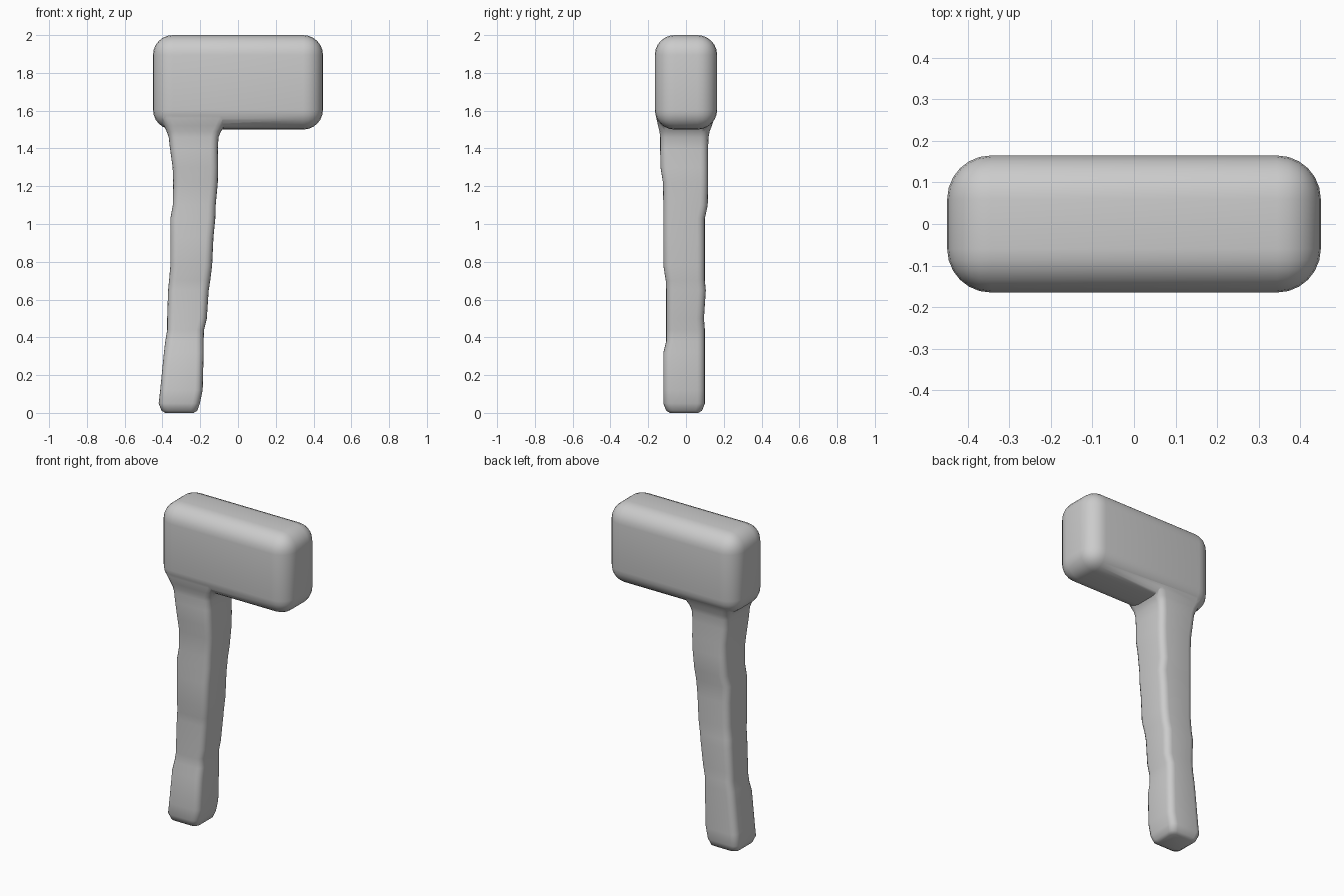
import bpy, bmesh, math

if "Cube" in bpy.data.objects:
    bpy.data.objects.remove(bpy.data.objects["Cube"])

grey = bpy.data.materials.new("light grey")
grey.diffuse_color = (0.6, 0.6, 0.6, 1)
grey.use_nodes = True
grey.node_tree.nodes["Principled BSDF"].inputs["Base Color"].default_value = grey.diffuse_color


def make_object(name, bm):
    bmesh.ops.recalc_face_normals(bm, faces=bm.faces)
    mesh = bpy.data.meshes.new(name)
    bm.to_mesh(mesh)
    bm.free()
    mesh.materials.append(grey)
    obj = bpy.data.objects.new(name, mesh)
    bpy.context.collection.objects.link(obj)
    return obj


def rounded_ring(bm, z, x0, x1, y0, y1, r, steps=4):
    """Rounded rectangle of vertices at height z."""
    corners = [(x1 - r, y1 - r), (x0 + r, y1 - r), (x0 + r, y0 + r), (x1 - r, y0 + r)]
    ring = []
    for i, (cx, cy) in enumerate(corners):
        for k in range(steps + 1):
            a = math.pi / 2 * (i + k / steps)
            ring.append(bm.verts.new((cx + r * math.cos(a), cy + r * math.sin(a), z)))
    return ring


# Head: block with rounded edges
bm = bmesh.new()
bmesh.ops.create_cube(bm, size=1)
for v in bm.verts:
    v.co = (v.co.x * 0.9, v.co.y * 0.33, 1.75 + v.co.z * 0.5)
bmesh.ops.bevel(bm, geom=bm.edges[:], offset=0.105, segments=6, profile=0.5, affect='EDGES')
hammer = make_object("hammer", bm)

# Handle: uneven whittled shaft, flaring into the head (z, x0, x1, y0, y1, radius)
sections = [
    (0.00, -0.385, -0.235, -0.085, 0.065, 0.03),
    (0.012, -0.405, -0.215, -0.105, 0.085, 0.035),
    (0.05, -0.42, -0.202, -0.12, 0.10, 0.04),
    (0.12, -0.412, -0.187, -0.12, 0.10, 0.04),
    (0.32, -0.392, -0.182, -0.12, 0.10, 0.04),
    (0.38, -0.385, -0.182, -0.105, 0.10, 0.04),
    (0.44, -0.375, -0.18, -0.105, 0.10, 0.04),
    (0.50, -0.375, -0.165, -0.105, 0.095, 0.04),
    (0.65, -0.37, -0.155, -0.105, 0.105, 0.04),
    (0.70, -0.365, -0.147, -0.107, 0.10, 0.04),
    (0.78, -0.358, -0.137, -0.12, 0.10, 0.04),
    (0.93, -0.358, -0.13, -0.12, 0.10, 0.04),
    (1.03, -0.358, -0.12, -0.12, 0.10, 0.04),
    (1.10, -0.345, -0.118, -0.12, 0.115, 0.04),
    (1.22, -0.343, -0.107, -0.122, 0.117, 0.04),
    (1.30, -0.346, -0.105, -0.135, 0.117, 0.04),
    (1.40, -0.36, -0.107, -0.137, 0.117, 0.04),
    (1.46, -0.367, -0.103, -0.137, 0.119, 0.04),
    (1.49, -0.378, -0.09, -0.14, 0.125, 0.045),
    (1.52, -0.393, -0.07, -0.148, 0.137, 0.05),
    (1.56, -0.415, -0.04, -0.157, 0.15, 0.06),
    (1.60, -0.43, -0.01, -0.163, 0.161, 0.08),
    (1.64, -0.42, -0.01, -0.155, 0.155, 0.08),
]
bm = bmesh.new()
rings = [rounded_ring(bm, *s) for s in sections]
for a, b in zip(rings, rings[1:]):
    n = len(a)
    for i in range(n):
        j = (i + 1) % n
        bm.faces.new((a[i], a[j], b[j], b[i]))
bm.faces.new(rings[0])
bm.faces.new(rings[-1])
handle = make_object("handle", bm)

# Fuse the handle into the head
union = hammer.modifiers.new("fuse handle", 'BOOLEAN')
union.operation = 'UNION'
union.solver = 'EXACT'
union.object = handle
bpy.context.view_layer.objects.active = hammer
hammer.select_set(True)
bpy.ops.object.modifier_apply(modifier=union.name)
bpy.data.objects.remove(handle)
bpy.ops.object.shade_smooth_by_angle(angle=math.radians(50))
